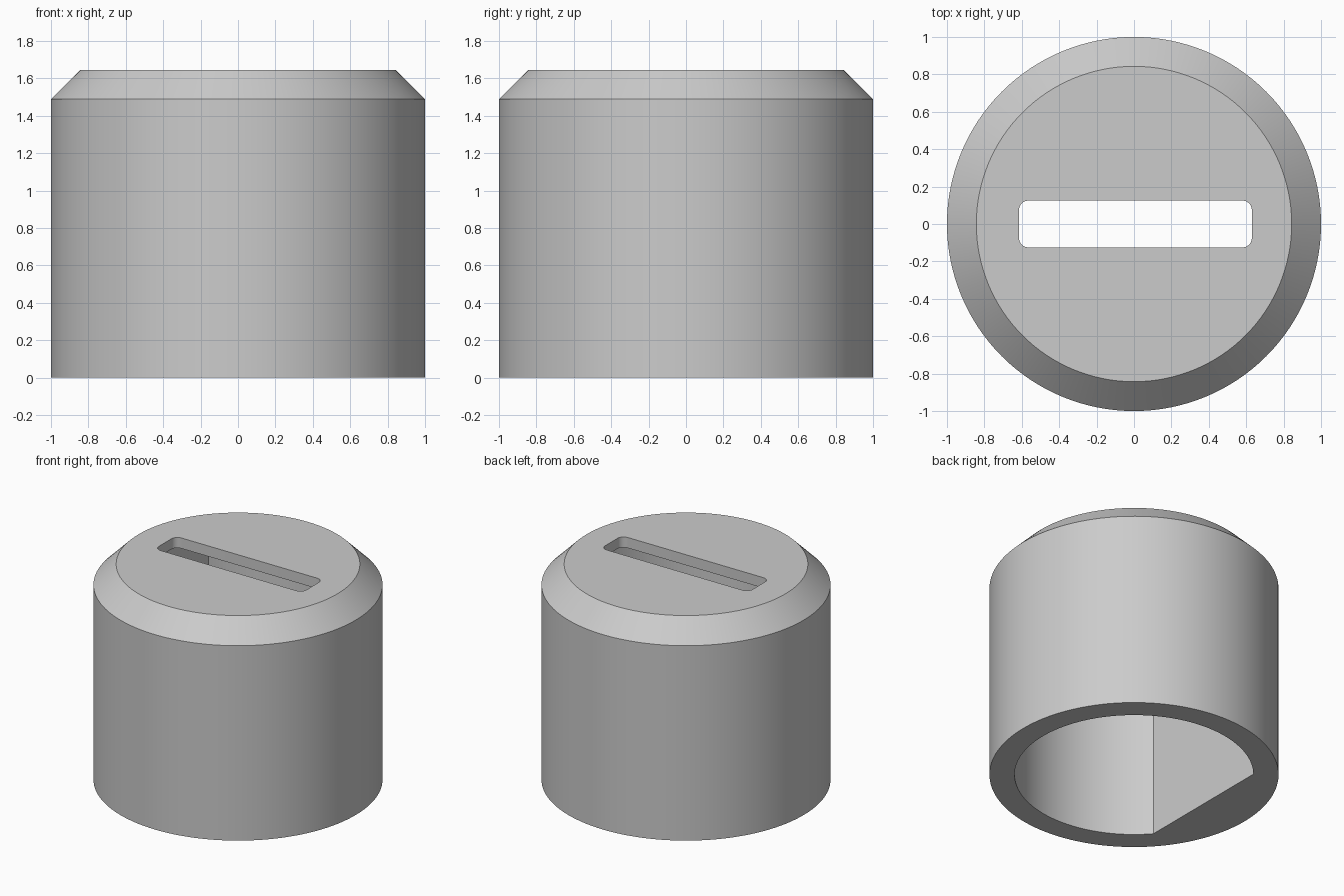
import bpy, bmesh, math

if "Cube" in bpy.data.objects:
    bpy.data.objects.remove(bpy.data.objects["Cube"], do_unlink=True)

HEIGHT, RADIUS, CHAMFER = 1.645, 1.0, 0.157
BORE, FLAT_X, TOP_WALL = 0.826, -0.627, 0.08
SEGMENTS = 128

grey = bpy.data.materials.new("plain_grey")
grey.use_nodes = True
colour = (0.6, 0.6, 0.6, 1)
grey.diffuse_color = colour
grey.node_tree.nodes["Principled BSDF"].inputs["Base Color"].default_value = colour


def arc(radius, start, end, steps, cx=0.0, cy=0.0):
    """Points along an arc, angles in radians."""
    angles = [start + (end - start) * i / steps for i in range(steps + 1)]
    return [(cx + radius * math.cos(a), cy + radius * math.sin(a)) for a in angles]


def loft(name, sections):
    """Closed solid through a list of (outline, z) sections."""
    bm = bmesh.new()
    rings = [[bm.verts.new((x, y, z)) for x, y in outline] for outline, z in sections]
    bm.faces.new(rings[0][::-1])
    bm.faces.new(rings[-1])
    for low, high in zip(rings, rings[1:]):
        for i in range(len(low)):
            j = (i + 1) % len(low)
            bm.faces.new((low[i], low[j], high[j], high[i]))
    bmesh.ops.recalc_face_normals(bm, faces=bm.faces)
    mesh = bpy.data.meshes.new(name)
    bm.to_mesh(mesh)
    bm.free()
    mesh.materials.append(grey)
    obj = bpy.data.objects.new(name, mesh)
    bpy.context.collection.objects.link(obj)
    return obj


def cut(target, cutter):
    """Subtract the cutter and remove it."""
    bpy.context.view_layer.objects.active = target
    mod = target.modifiers.new(cutter.name, "BOOLEAN")
    mod.operation, mod.solver, mod.object = "DIFFERENCE", "EXACT", cutter
    bpy.ops.object.modifier_apply(modifier=mod.name)
    bpy.data.objects.remove(cutter, do_unlink=True)


# Chamfered round body
def circle(radius):
    return arc(radius, 0, math.tau, SEGMENTS)[:-1]


cap = loft("slotted_cap", [(circle(RADIUS), 0), (circle(RADIUS), HEIGHT - CHAMFER),
                           (circle(RADIUS - CHAMFER), HEIGHT)])

# D-shaped bore, open at the bottom, with its flat on the -x side
half = math.acos(FLAT_X / BORE)
bore = arc(BORE, -half, half, SEGMENTS)
cut(cap, loft("bore_cutter", [(bore, -0.1), (bore, HEIGHT - TOP_WALL)]))

# Rounded slot through the top wall
left, right, half_width, corner = -0.615, 0.63, 0.125, 0.05
slot = []
for k, (x, y) in enumerate([(right - corner, half_width - corner),
                            (left + corner, half_width - corner),
                            (left + corner, corner - half_width),
                            (right - corner, corner - half_width)]):
    slot += arc(corner, k * math.pi / 2, (k + 1) * math.pi / 2, 8, x, y)
cut(cap, loft("slot_cutter", [(slot, HEIGHT - 0.2), (slot, HEIGHT + 0.1)]))

# Smooth walls with crisp edges
bpy.ops.object.select_all(action="DESELECT")
cap.select_set(True)
bpy.context.view_layer.objects.active = cap
bpy.ops.object.shade_smooth_by_angle(angle=math.radians(30))
